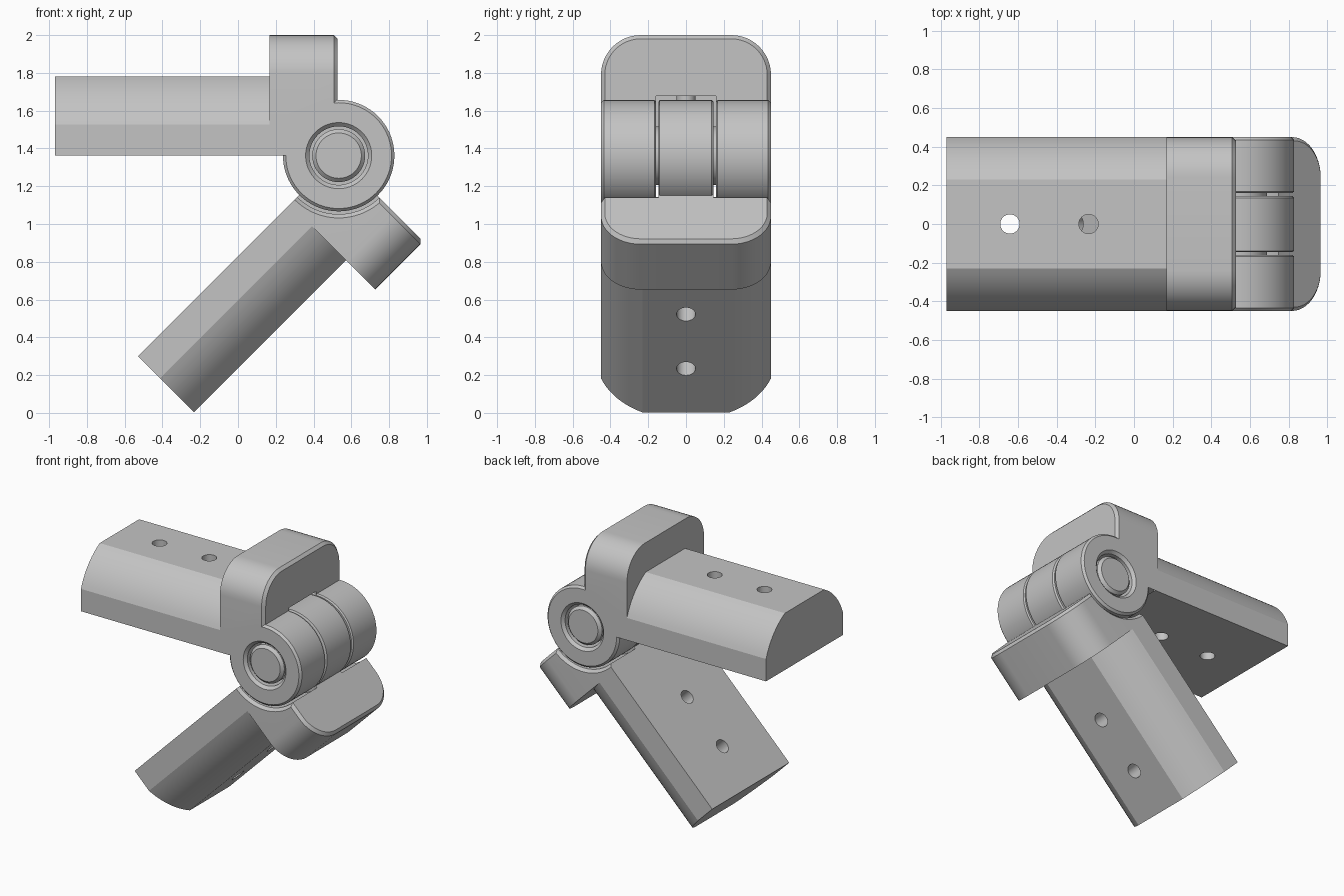
import bpy, bmesh, math
from math import sin, cos, pi, radians
from mathutils import Matrix, Vector

old = bpy.data.objects.get("Cube")
if old:
    bpy.data.objects.remove(old, do_unlink=True)

grey = bpy.data.materials.new("metal_grey")
grey.use_nodes = True
COLOUR = (0.55, 0.55, 0.55, 1)
grey.diffuse_color = COLOUR
grey.node_tree.nodes["Principled BSDF"].inputs["Base Color"].default_value = COLOUR

PIVOT = Vector((0.533, 0, 1.362))
HALF = 0.45       # half width of the hinge
HEIGHT = 0.638    # height of the stop block above the pivot
KNUCKLE = 0.295   # knuckle radius
GAP = 0.16        # half width of the middle knuckle slot


def loft(name, rings):
    """Solid through a list of matching point rings, capped at both ends."""
    bm = bmesh.new()
    rows = [[bm.verts.new(p) for p in ring] for ring in rings]
    count = len(rows[0])
    for a, b in zip(rows, rows[1:]):
        for i in range(count):
            j = (i + 1) % count
            bm.faces.new((a[i], a[j], b[j], b[i]))
    bm.faces.new(rows[0])
    bm.faces.new(rows[-1])
    bmesh.ops.recalc_face_normals(bm, faces=bm.faces)
    mesh = bpy.data.meshes.new(name)
    bm.to_mesh(mesh)
    bm.free()
    mesh.materials.append(grey)
    obj = bpy.data.objects.new(name, mesh)
    bpy.context.collection.objects.link(obj)
    return obj


def lathe(name, outline, centre=(0, 0), sides=72):
    """Solid of revolution about the y axis from (y, radius) pairs."""
    return loft(name, [[(r * cos(2 * pi * i / sides), y, r * sin(2 * pi * i / sides))
                        for i in range(sides)] for y, r in outline])


def combine(target, others, operation):
    for other in others:
        mod = target.modifiers.new("combine", 'BOOLEAN')
        mod.operation = operation
        mod.solver = 'EXACT'
        mod.object = other
        bpy.context.view_layer.update()
        with bpy.context.temp_override(object=target, active_object=target):
            bpy.ops.object.modifier_apply(modifier=mod.name)
        bpy.data.objects.remove(other, do_unlink=True)


def mirrored(right):
    """Close a (y, z) half outline with its mirror image."""
    return right + [(-y, z) for y, z in reversed(right)]


def block_profile(inset):
    r = 0.21 - inset
    w, h = HALF - inset, HEIGHT - inset
    arc = [(w - r + r * cos(a), h - r + r * sin(a))
           for a in (pi / 2 * i / 12 for i in range(13))]
    return mirrored([(w, 0)] + arc)


def arm_profile():
    # bulged shoulder between the upright side and the flat top
    a, b = Vector((HALF, 0.165)), Vector((0.23, 0.42))
    out = Vector((b.y - a.y, a.x - b.x)).normalized()
    arc = [a.lerp(b, i / 12) + out * 0.032 * (1 - (i / 6 - 1) ** 2) for i in range(13)]
    return mirrored([(HALF, 0)] + [(min(p.x, HALF), p.y) for p in arc])


def section(profile, x):
    return [(x, y, z) for y, z in profile]


def leaf(name, knuckles, cutters):
    """Stop block, arm and knuckles in one piece, around the pivot."""
    body = loft(name, [section(block_profile(0.02), -0.005),
                       section(block_profile(0), -0.025),
                       section(block_profile(0), -0.365)])
    arm = loft("arm", [section(arm_profile(), x) for x in (-0.34, -1.503)])
    combine(body, [arm] + knuckles, 'UNION')
    # screw holes through the arm
    for x in (-1.175, -0.768):
        hole = loft("hole", [[(x + 0.05 * cos(t), 0.05 * sin(t), z)
                              for t in (2 * pi * i / 32 for i in range(32))]
                             for z in (-0.1, 0.6)])
        cutters.append(hole)
    combine(body, cutters, 'DIFFERENCE')
    return body


def barrel(start, end, outer_chamfer):
    """Knuckle running from start to end along y, chamfered at the end."""
    s = math.copysign(outer_chamfer, end - start)
    return lathe("knuckle", [(start, KNUCKLE - 0.01), (start + s / 2, KNUCKLE),
                             (end - s, KNUCKLE), (end, KNUCKLE - outer_chamfer)])


# Upper leaf: two outer knuckles, a middle slot and a countersunk bore
slot = lathe("slot", [(-GAP, 0.315), (GAP, 0.315)])
bore = lathe("bore", [(-0.47, 0.195), (-0.43, 0.155), (0.43, 0.155), (0.47, 0.195)])
upper = leaf("upper_leaf", [barrel(s * GAP, s * HALF, 0.015) for s in (-1, 1)],
             [slot, bore])
upper.data.transform(Matrix.Translation(PIVOT))

# Lower leaf: middle knuckle, with chamfered clearance for the outer ones
clearance = [lathe("clearance", [(s * 0.145, 0.31), (s * 0.43, 0.31), (s * 0.47, 0.35)])
             for s in (-1, 1)]
lower = leaf("lower_leaf", [barrel(-0.145, 0.145, 0.01)], clearance)
lower.data.transform(Matrix.Translation(PIVOT) @ Matrix.Rotation(radians(-45), 4, 'Y')
                     @ Matrix.Diagonal((1, 1, -1, 1)))
lower.data.flip_normals()

# Hinge pin
pin = lathe("hinge_pin", [(-0.44, 0.12), (-0.42, 0.14), (0.42, 0.14), (0.44, 0.12)])
pin.data.transform(Matrix.Translation(PIVOT))

# Smooth curves, crisp edges
bpy.ops.object.select_all(action='DESELECT')
for obj in (upper, lower, pin):
    obj.select_set(True)
bpy.context.view_layer.objects.active = upper
bpy.ops.object.shade_smooth_by_angle(angle=radians(20))
